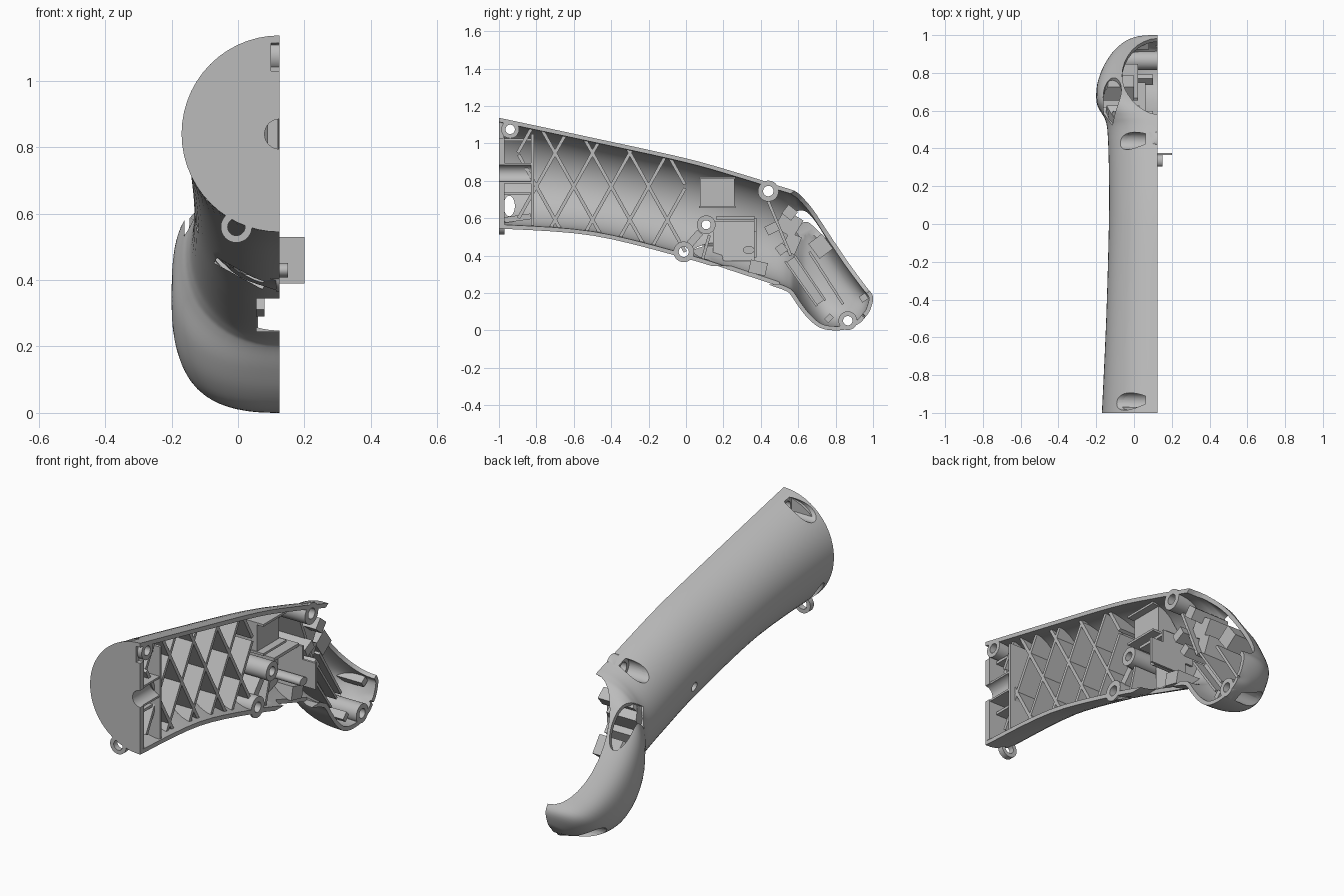
import bpy, bmesh, math
from mathutils import Matrix, Vector
from mathutils.bvhtree import BVHTree

if "Cube" in bpy.data.objects:
    bpy.data.objects.remove(bpy.data.objects["Cube"])

CUT = 0.125     # plane where the two halves of the housing meet
WALL = 0.022

grey = bpy.data.materials.new("plain grey plastic")
grey.use_nodes = True
grey.diffuse_color = (0.5, 0.5, 0.5, 1)
grey.node_tree.nodes["Principled BSDF"].inputs["Base Color"].default_value = (0.5, 0.5, 0.5, 1)


def make(name, bm):
    bmesh.ops.recalc_face_normals(bm, faces=bm.faces[:])
    mesh = bpy.data.meshes.new(name)
    bm.to_mesh(mesh)
    bm.free()
    mesh.materials.append(grey)
    obj = bpy.data.objects.new(name, mesh)
    bpy.context.collection.objects.link(obj)
    return obj


def smooth(obj):
    bpy.ops.object.select_all(action='DESELECT')
    obj.select_set(True)
    bpy.context.view_layer.objects.active = obj
    bpy.ops.object.shade_smooth_by_angle(angle=math.radians(35))


def loft(name, a, b):
    """Closed solid between two matching rings."""
    bm = bmesh.new()
    ra, rb = [bm.verts.new(p) for p in a], [bm.verts.new(p) for p in b]
    n = len(a)
    for i in range(n):
        bm.faces.new((ra[i], ra[(i + 1) % n], rb[(i + 1) % n], rb[i]))
    bm.faces.new(ra)
    bm.faces.new(rb)
    return make(name, bm)


def cylinder(name, centre, basis, radii, length):
    """Elliptic cylinder; basis columns are its two radii and its axis."""
    bm = bmesh.new()
    m = Matrix(basis).transposed().to_4x4()
    m = Matrix.Translation(centre) @ m @ Matrix.Diagonal((radii[0], radii[1], length, 1))
    bmesh.ops.create_cone(bm, cap_ends=True, segments=32, radius1=1, radius2=1, depth=1, matrix=m)
    return make(name, bm)


def box(name, centre, size, axis='X', angle=0):
    bm = bmesh.new()
    m = Matrix.Translation(centre) @ Matrix.Rotation(angle, 4, axis) @ Matrix.Diagonal((*size, 1))
    bmesh.ops.create_cube(bm, size=1, matrix=m)
    return make(name, bm)


def carve(obj, cutters):
    for c in cutters:
        mod = obj.modifiers.new("cut", 'BOOLEAN')
        mod.operation, mod.solver, mod.object = 'DIFFERENCE', 'EXACT', c
    deps = bpy.context.evaluated_depsgraph_get()
    mesh = bpy.data.meshes.new_from_object(obj.evaluated_get(deps))
    obj.modifiers.clear()
    obj.data = mesh


ALONG_X = ((0, 1, 0), (0, 0, 1), (1, 0, 0))
ALONG_Y = ((0, 0, 1), (1, 0, 0), (0, 1, 0))
MOUTH = ((1, 0, 0), (0, 0.6, -0.8), (0, 0.8, 0.6))

# Housing sections: top y, top z, bottom y, bottom z, depth, roundness
STATIONS = [
    (-1, 1.137, -1, .545, .295, 1), (-.5, 1.03, -.5, .507, .272, 1),
    (0, .92, 0, .385, .258, 1), (.3, .835, .27, .3, .258, 1),
    (.5, .772, .47, .235, .265, 1), (.57, .75, .535, .21, .278, .96),
    (.615, .727, .56, .19, .297, .92),
    (.68, .655, .6, .13, .322, .82), (.78, .51, .655, .062, .322, .8),
    (.88, .36, .72, .013, .292, .8), (.96, .24, .8, 0, .235, .8),
    (1, .18, .87, .01, .165, .85), (.985, .11, .93, .04, .08, 1),
    (.962, .075, .955, .068, .01, 1)]


def resample(rows, steps=5):
    out = []
    for i in range(len(rows) - 1):
        p = [Vector(rows[min(max(i + k, 0), len(rows) - 1)]) for k in (-1, 0, 1, 2)]
        for s in range(steps):
            t = s / steps
            out.append(p[1] + 0.5 * t * (p[2] - p[0] + t * (2 * p[0] - 5 * p[1] + 4 * p[2] - p[3]
                       + t * (3 * (p[1] - p[2]) + p[3] - p[0]))))
    return out + [Vector(rows[-1])]


def section(row, n=28):
    """Half superellipse, squarer on the mouth side than on the underside."""
    ty, tz, by, bz, depth, roundness = row
    pts = []
    for j in range(n + 1):
        a = math.pi * j / n
        c, s = math.cos(a), math.sin(a) if 0 < j < n else 0
        e = min(2 * roundness - 1, 1) if c > 0 else roundness
        c = math.copysign(abs(c) ** e, c)
        pts.append(Vector((CUT - depth * s ** e, (ty + by + (ty - by) * c) / 2,
                           (tz + bz + (tz - bz) * c) / 2)))
    return pts


rings = [section(r) for r in resample(STATIONS)]
rows, cols = len(rings), len(rings[0])

# Thick half shell: outer skin, inner skin and rim
bm = bmesh.new()
outer = [[bm.verts.new(p) for p in ring] for ring in rings]
for i in range(rows - 1):
    for j in range(cols - 1):
        bm.faces.new((outer[i][j], outer[i][j + 1], outer[i + 1][j + 1], outer[i + 1][j]))
bmesh.ops.recalc_face_normals(bm, faces=bm.faces[:])
bm.normal_update()
skin = BVHTree.FromBMesh(bm)
flip = -1 if outer[5][cols // 2].normal.x > 0 else 1
offsets = []
for i, ring in enumerate(outer):
    for j, v in enumerate(ring):
        n = v.normal * flip
        if j in (0, cols - 1):
            n.x = 0
        if i == 0:
            n.y = 0
        offsets.append(v.co - n.normalized() * WALL)
inner = [[bm.verts.new(offsets[i * cols + j]) for j in range(cols)] for i in range(rows)]
for i in range(rows - 1):
    for j in range(cols - 1):
        bm.faces.new((inner[i][j], inner[i + 1][j], inner[i + 1][j + 1], inner[i][j + 1]))
    for j in (0, cols - 1):
        bm.faces.new((outer[i][j], outer[i + 1][j], inner[i + 1][j], inner[i][j]))
for j in range(cols - 1):
    for i in (0, rows - 1):
        bm.faces.new((outer[i][j], outer[i][j + 1], inner[i][j + 1], inner[i][j]))
shell = make("housing_shell", bm)
end_cap = loft("end_cap", offsets[:cols], [p + Vector((0, 0.03, 0)) for p in offsets[:cols]])


def floor(y, z):
    hit = skin.ray_cast(Vector((0.3, y, z)), Vector((-1, 0, 0)))[0]
    return CUT - 0.01 if hit is None else min(hit.x + 0.01, CUT - 0.01)


def prism(name, outline, top):
    """Raise an outline in the y-z plane from the shell wall up to the given x."""
    low = [(floor(y, z), y, z) for y, z in outline]
    return loft(name, [(max(top, x + 0.01), y, z) for x, y, z in low], low)


def bar(name, p, q, width, top, steps=12):
    p, q = Vector(p), Vector(q)
    d = (q - p).normalized()
    side = Vector((-d.y, d.x)) * width / 2
    mid = [p.lerp(q, k / steps) for k in range(steps + 1)]
    return prism(name, [m + side for m in mid] + [m - side for m in reversed(mid)], top)


# Screw bosses: y, z, outer radius, hole radius, counterbored from outside
BOSSES = [(-.94, 1.075, .048, .025, True), (.44, .745, .056, .028, True),
          (.865, .052, .05, .025, True), (-.012, .42, .055, .027, False),
          (.108, .565, .05, .024, False)]
cutters = []
for k, (y, z, r, hole, bored) in enumerate(BOSSES):
    ring = [(y + r * math.cos(a * math.tau / 32), z + r * math.sin(a * math.tau / 32)) for a in range(32)]
    boss = prism(f"screw_boss_{k + 1}", ring, CUT)
    own = [cylinder("hole_cutter", (0, y, z), ALONG_X, (hole, hole), 1)]
    if bored:
        own.append(cylinder("recess_cutter", (-.22, y, z), ALONG_X, (.046, .046), .56))
    carve(boss, own)
    smooth(boss)
    cutters += own

# Openings in the shell
channel = cylinder("channel_cutter", (CUT, -.92, .84), ALONG_Y, (.045, .045), .3)
notch = box("notch_cutter", (.115, -1, 1.075), (.03, .05, .09))
cutters += [
    cylinder("mouth_cutter", (CUT, .79, .485), MOUTH, (.188, .335), .26),
    cylinder("window_cutter", (-.115, .705, .59), MOUTH, (.048, .13), .26),
    cylinder("side_hole_cutter", (-.15, -.945, .665), ALONG_X, (.03, .055), .3),
    box("slit_cutter", (.005, .1, .42), (.165, .4, .018), 'Y', .5),
    box("slot_cutter", (.1, .25, .295), (.09, .5, .1))]
carve(shell, cutters + [channel])
carve(end_cap, [channel, notch])

# Cord channel block
block = bar("cord_channel", (-.975, .84), (-.83, .84), .11, CUT - .005)
carve(block, [channel])
for c in cutters + [channel, notch]:
    bpy.data.objects.remove(c)
for o in (shell, end_cap, block):
    smooth(o)

# Crossing stiffening ribs inside the handle
for slope in (-.56, .56):
    for k in range(7):
        line = [(-1 + .2 * k + slope * (z - .77), z) for z in [.3 + .01 * i for i in range(90)]]
        line = [p for p in line if -.9 < p[0] < .0 and floor(*p) < .08]
        if len(line) > 10:
            bar("cross_rib", line[0], line[-1], .018, .09)

# Ribs, frames and seats: name, start, end, width, top x
BARS = [("tail_rib", (-.82, .56), (-.82, 1.05), .016, .12),
        ("tail_shelf", (-.97, .73), (-.83, .73), .014, .08),
        ("tail_shelf", (-.97, 1.02), (-.83, 1.02), .014, .08),
        ("tail_lower_seat", (-.97, .59), (-.83, .61), .03, .06),
        ("switch_seat", (.075, .74), (.26, .74), .16, .06),
        ("switch_lip", (.07, .815), (.265, .815), .012, .1),
        ("switch_lip", (.07, .66), (.265, .66), .012, .1),
        ("trigger_panel", (.255, .585), (.255, .37), .22, -.02),
        ("trigger_side_rib", (.085, .37), (.125, .51), .016, .1),
        ("trigger_top_rib", (.16, .6), (.37, .6), .016, .1),
        ("boss_link", (.01, .45), (.075, .525), .04, .09),
        ("trigger_pivot", (.34, .345), (.43, .325), .07, .08),
        ("neck_rib", (.44, .69), (.56, .4), .016, .06),
        ("head_holder", (.5, .6), (.6, .54), .11, .03),
        ("head_holder", (.53, .48), (.6, .45), .1, .03),
        ("head_clip", (.43, .53), (.49, .56), .05, .1),
        ("head_clip", (.49, .42), (.53, .45), .05, .1),
        ("head_clip", (.53, .65), (.58, .61), .06, .1),
        ("motor_block", (.69, .49), (.75, .41), .09, 0),
        ("head_channel", (.53, .37), (.7, .13), .012, .06),
        ("head_channel", (.58, .4), (.745, .16), .012, .06),
        ("head_channel_floor", (.56, .38), (.72, .15), .06, 0),
        ("head_long_rib", (.66, .42), (.84, .14), .014, .02),
        ("foot_clip", (.75, .05), (.78, .08), .03, .1),
        ("nose_clip", (.94, .19), (.96, .16), .04, .08)]
for name, p, q, width, top in BARS:
    bar(name, p, q, width, top)

# Upright tab and its pin reaching past the joint plane
box("tab_plate", (.09, .37, .46), (.22, .012, .14))
box("tab_upper", (.03, .37, .53), (.19, .012, .14))
smooth(cylinder("tab_pin", (.05, .335, .43), ALONG_X, (.03, .022), .2))

# Mounting lug under the tail end
lug = cylinder("mounting_lug", (-.005, -.985, .56), ALONG_Y, (.047, .047), .03)
eye = cylinder("lug_cutter", (-.005, -.985, .56), ALONG_Y, (.026, .026), .2)
carve(lug, [eye])
bpy.data.objects.remove(eye)
smooth(lug)
